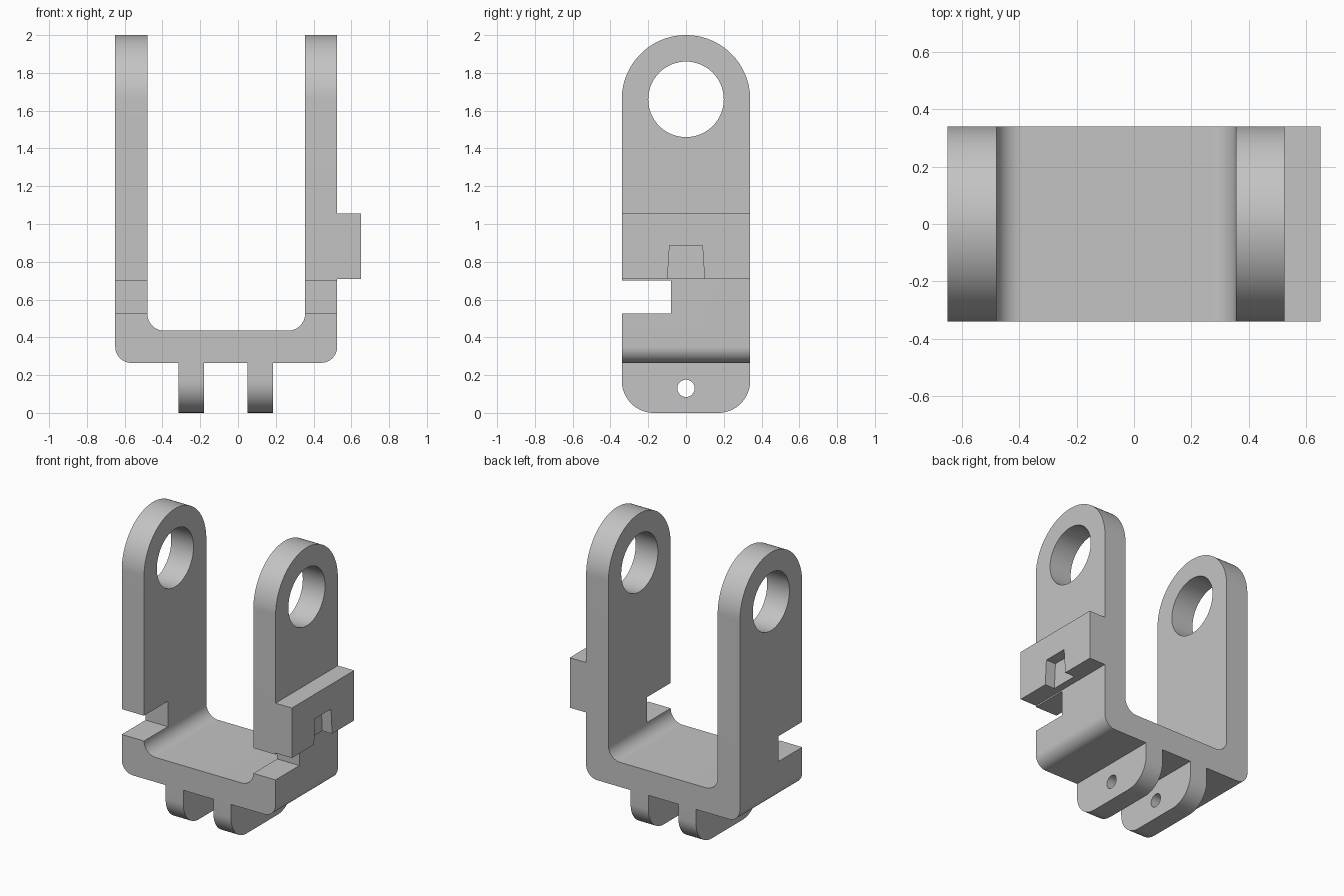
import bpy, bmesh, math

cube = bpy.data.objects.get("Cube")
if cube:
    bpy.data.objects.remove(cube, do_unlink=True)

HALF = 0.34      # half of the depth along y

grey = bpy.data.materials.new("plain grey")
grey.use_nodes = True
colour = (0.55, 0.55, 0.55, 1)
grey.diffuse_color = colour
grey.node_tree.nodes["Principled BSDF"].inputs["Base Color"].default_value = colour


def outline(corners, steps=16):
    """Turn (a, b, radius) corners into a polygon with rounded corners."""
    pts = []
    n = len(corners)
    for i, (a, b, r) in enumerate(corners):
        if r == 0:
            pts.append((a, b))
            continue
        pa, pb, _ = corners[i - 1]
        na, nb, _ = corners[(i + 1) % n]
        lp, ln = math.hypot(pa - a, pb - b), math.hypot(na - a, nb - b)
        u = ((pa - a) / lp, (pb - b) / lp)
        v = ((na - a) / ln, (nb - b) / ln)
        ca, cb = a + r * (u[0] + v[0]), b + r * (u[1] + v[1])
        for k in range(steps + 1):
            t = k / steps * math.pi / 2
            s, c = math.sin(t), math.cos(t)
            p = (ca - r * (v[0] * c + u[0] * s), cb - r * (v[1] * c + u[1] * s))
            if not pts or math.dist(p, pts[-1]) > 1e-5:
                pts.append(p)
    return pts


def circle(y, z, r, n=64):
    return [(y + r * math.cos(2 * math.pi * k / n),
             z + r * math.sin(2 * math.pi * k / n)) for k in range(n)]


def extrude(name, pts, axis, lo, hi):
    """Extrude an (x, z) outline along y or a (y, z) outline along x."""
    bm = bmesh.new()
    place = (lambda a, b: (lo, a, b)) if axis == "x" else (lambda a, b: (a, lo, b))
    face = bm.faces.new([bm.verts.new(place(a, b)) for a, b in pts])
    new = bmesh.ops.extrude_face_region(bm, geom=[face])["geom"]
    shift = (hi - lo, 0, 0) if axis == "x" else (0, hi - lo, 0)
    bmesh.ops.translate(bm, vec=shift,
                        verts=[g for g in new if isinstance(g, bmesh.types.BMVert)])
    bmesh.ops.recalc_face_normals(bm, faces=bm.faces)
    mesh = bpy.data.meshes.new(name)
    bm.to_mesh(mesh)
    bm.free()
    mesh.materials.append(grey)
    ob = bpy.data.objects.new(name, mesh)
    bpy.context.collection.objects.link(ob)
    return ob


def boolean(ob, tool, operation):
    """Apply a boolean and remove its tool."""
    mod = ob.modifiers.new("cut", "BOOLEAN")
    mod.operation, mod.object, mod.solver = operation, tool, "EXACT"
    bpy.context.view_layer.objects.active = ob
    bpy.ops.object.modifier_apply(modifier=mod.name)
    bpy.data.objects.remove(tool, do_unlink=True)


def smooth(ob):
    bpy.ops.object.select_all(action="DESELECT")
    ob.select_set(True)
    bpy.context.view_layer.objects.active = ob
    bpy.ops.object.shade_smooth_by_angle(angle=math.radians(30))


# U-shaped fork, rounded at the base
fork = extrude("fork", outline([
    (-0.65, 0.265, 0.085), (0.525, 0.265, 0.085), (0.525, 2.1, 0), (0.355, 2.1, 0),
    (0.355, 0.435, 0.09), (-0.48, 0.435, 0.09), (-0.48, 2.1, 0), (-0.65, 2.1, 0),
]), "y", -HALF, HALF)

# Side silhouette: round arm tops and a slot in the front edges
side = extrude("side_shape", outline([
    (-HALF, 0.1, 0), (HALF, 0.1, 0), (HALF, 2, HALF), (-HALF, 2, HALF),
    (-HALF, 0.70, 0), (-0.08, 0.70, 0), (-0.08, 0.525, 0), (-HALF, 0.525, 0),
], 32), "x", -0.8, 0.8)
boolean(fork, side, "INTERSECT")

# Large eyes through both arms
boolean(fork, extrude("eye_cutter", circle(0, 1.66, 0.2), "x", -0.8, 0.8), "DIFFERENCE")
smooth(fork)

# Block on the outer face of the left arm, with a tapered notch open below
block = extrude("side_block", [(-HALF, 0.71), (HALF, 0.71), (HALF, 1.055), (-HALF, 1.055)],
                "x", 0.525, 0.65)
notch = extrude("notch_cutter", [(-0.1, 0.68), (0.1, 0.68), (0.087, 0.885), (-0.087, 0.885)],
                "x", 0.575, 0.7)
boolean(block, notch, "DIFFERENCE")

# Two hinge lugs under the base, each with a pin hole
for name, x0, x1 in (("right_lug", -0.315, -0.18), ("left_lug", 0.05, 0.185)):
    lug = extrude(name, outline([
        (-HALF, 0, 0.17), (HALF, 0, 0.17), (HALF, 0.265, 0), (-HALF, 0.265, 0),
    ]), "x", x0, x1)
    boolean(lug, extrude("pin_cutter", circle(0, 0.13, 0.046, 32), "x", x0 - 0.1, x1 + 0.1),
            "DIFFERENCE")
    smooth(lug)
